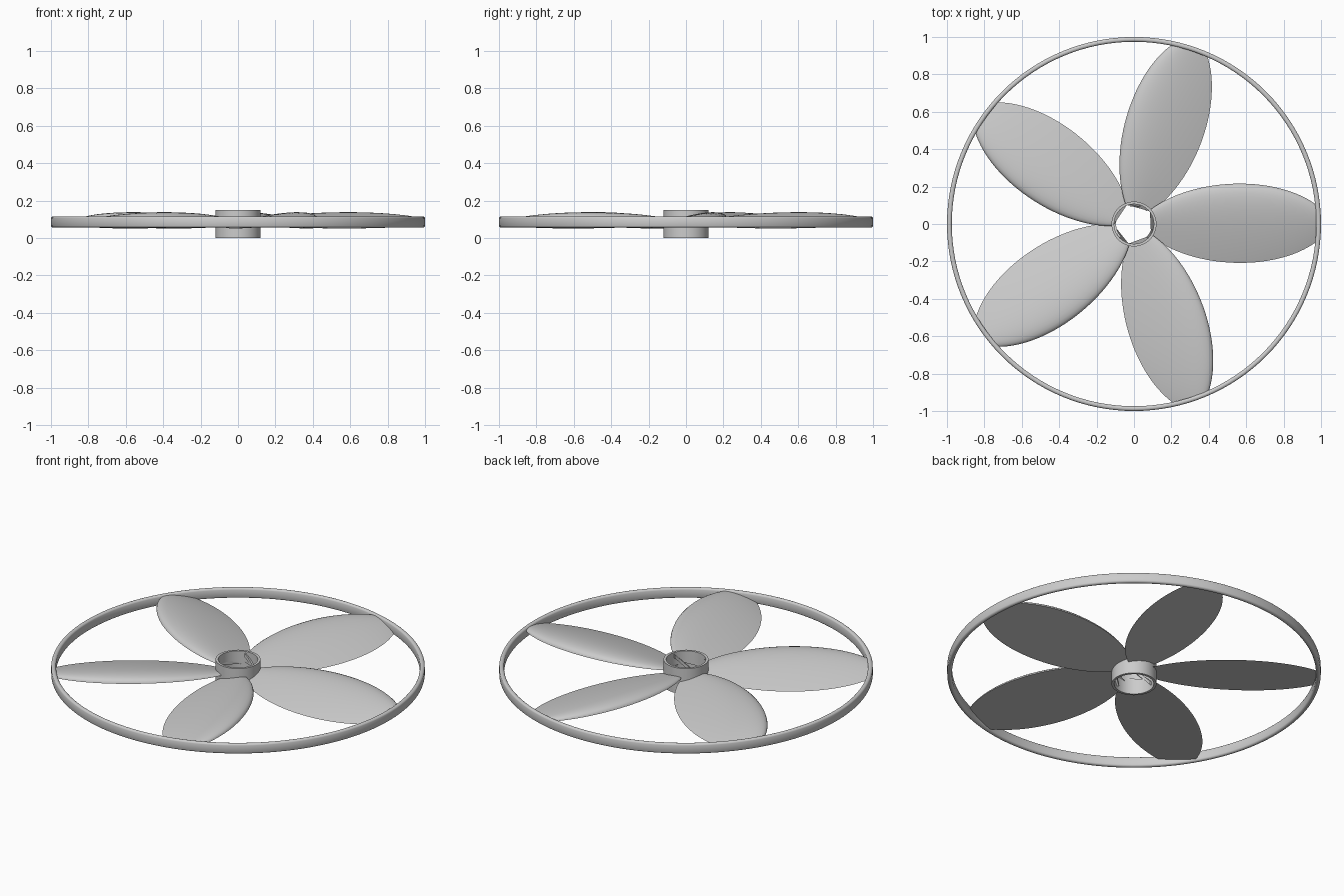
import bpy, bmesh, math
from mathutils import Vector
from mathutils.geometry import interpolate_bezier

if "Cube" in bpy.data.objects:
    bpy.data.objects.remove(bpy.data.objects["Cube"])

grey = bpy.data.materials.new("plain_grey")
grey.use_nodes = True
colour = (0.6, 0.6, 0.6, 1)
grey.diffuse_color = colour
grey.node_tree.nodes["Principled BSDF"].inputs["Base Color"].default_value = colour


def loft(name, loops, closed=False, sharp=40):
    """Skin a row of equal closed loops, either capped or joined end to end."""
    bm = bmesh.new()
    rows = [[bm.verts.new(p) for p in loop] for loop in loops]
    pairs = list(zip(rows, rows[1:])) + ([(rows[-1], rows[0])] if closed else [])
    n = len(rows[0])
    for a, b in pairs:
        for i in range(n):
            j = (i + 1) % n
            bm.faces.new((a[i], a[j], b[j], b[i]))
    if not closed:
        bm.faces.new(rows[0])
        bm.faces.new(rows[-1])
    bmesh.ops.recalc_face_normals(bm, faces=bm.faces)
    mesh = bpy.data.meshes.new(name)
    bm.to_mesh(mesh)
    bm.free()
    mesh.materials.append(grey)
    obj = bpy.data.objects.new(name, mesh)
    bpy.context.collection.objects.link(obj)
    bpy.ops.object.select_all(action="DESELECT")
    obj.select_set(True)
    bpy.context.view_layer.objects.active = obj
    bpy.ops.object.shade_smooth_by_angle(angle=math.radians(sharp))
    return obj


def polar(r, a, z):
    return Vector((r * math.cos(a), r * math.sin(a), z))


def revolve(name, profile, steps):
    return loft(name, [[polar(r, math.tau * k / steps, z) for r, z in profile]
                       for k in range(steps)], closed=True)


# Outer rim with a tall rounded section
rim_profile = []
for k in range(16):
    a = math.tau * (k + 0.5) / 16
    rim_profile.append((0.987 + 0.013 * math.cos(a),
                        0.085 + math.copysign(0.018, math.sin(a)) + 0.012 * math.sin(a)))
revolve("outer_rim", rim_profile, 128)

# Open hub tube
revolve("hub_tube", [(0.12, 0), (0.12, 0.15), (0.106, 0.15), (0.106, 0)], 64)

# Slanted ribs inside the hub
for n in range(3):
    loops = []
    for k in range(13):
        t = k / 12
        a = math.radians(315 + 120 * n - 28 + 56 * t)
        z = 0.02 + 0.1 * t
        loops.append([polar(r, a, z + dz) for r, dz in
                      ((0.108, 0), (0.108, 0.022), (0.096, 0.022), (0.096, 0))])
    loft(f"hub_rib_{n + 1}", loops)


# Blades: flat tilted underside, cambered top with a blunt leading edge
def camber(s):
    return 10 * (0.2969 * math.sqrt(s) - 0.126 * s - 0.3516 * s**2
                 + 0.2843 * s**3 - 0.1015 * s**4)


outline = interpolate_bezier(Vector((0.112, 0.07)), Vector((0.42, 0.26)),
                             Vector((0.8, 0.25)), Vector((0.985, 0.095)), 28)
chord = [(1 - math.cos(math.pi * k / 18)) / 2 for k in range(19)]


def blade_section(r, half, turn):
    def point(s, top):
        y = half * (1 - 2 * s)
        z = 0.08 + 0.14 * y + (0.042 * half / 0.215 * camber(s) if top else 0)
        return polar(r, turn + math.asin((y + 0.004) / r), z)
    return [point(s, True) for s in chord] + [point(s, False) for s in chord[-2:0:-1]]


for n in range(5):
    turn = math.tau * n / 5
    loft(f"blade_{n + 1}", [blade_section(p.x, p.y, turn) for p in outline])
